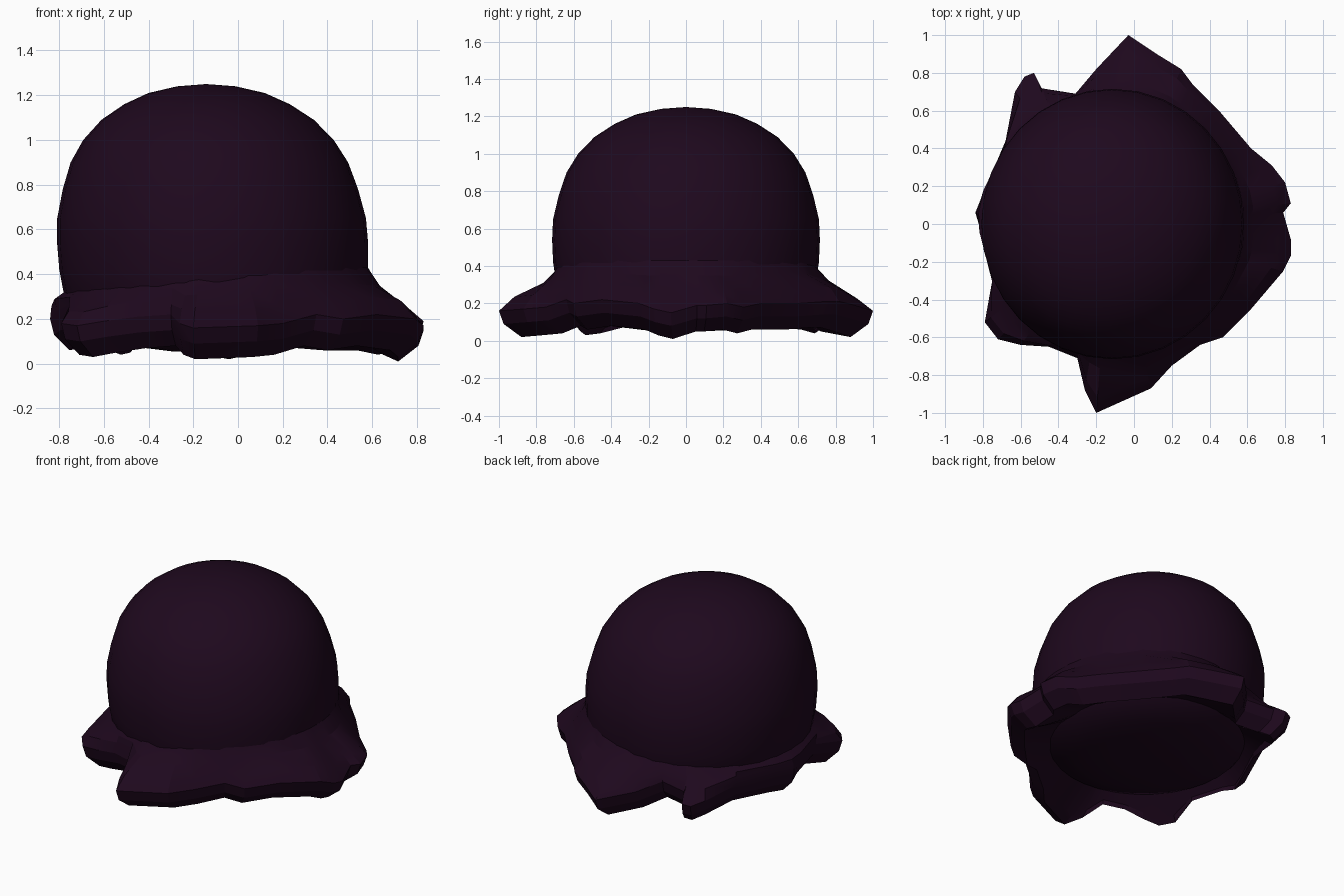
import bpy
import bmesh
import random
from math import cos, sin, atan2, hypot, tau

random.seed(4)

default_cube = bpy.data.objects.get("Cube")
if default_cube:
    bpy.data.objects.remove(default_cube, do_unlink=True)

# The single dark plum colour
plum = bpy.data.materials.new("dark plum")
plum.use_nodes = True
colour = (0.013, 0.0025, 0.0125, 1)
plum.diffuse_color = colour
shader = plum.node_tree.nodes["Principled BSDF"]
shader.inputs["Base Color"].default_value = colour
shader.inputs["Roughness"].default_value = 0.8

CENTRE_X = -0.12
RADIUS = 0.7


def loft(name, sections, angle):
    """Join a closed loop of upright cross-sections into a shaded object."""
    bm = bmesh.new()
    columns = [[bm.verts.new(point) for point in section] for section in sections]
    for i, column in enumerate(columns):
        following = columns[(i + 1) % len(columns)]
        for j in range(len(column) - 1):
            bm.faces.new((column[j], following[j], following[j + 1], column[j + 1]))
    # Weld the points that meet at a pole
    bmesh.ops.remove_doubles(bm, verts=bm.verts, dist=0.0001)
    bmesh.ops.recalc_face_normals(bm, faces=bm.faces)
    mesh = bpy.data.meshes.new(name)
    bm.to_mesh(mesh)
    bm.free()
    mesh.materials.append(plum)
    obj = bpy.data.objects.new(name, mesh)
    bpy.context.collection.objects.link(obj)
    bpy.ops.object.select_all(action="DESELECT")
    obj.select_set(True)
    bpy.context.view_layer.objects.active = obj
    bpy.ops.object.shade_smooth_by_angle(angle=angle)


# Full-cheeked scoop, leaning slightly, with a shallow rounded underside
profile = [
    (0, 1.25), (0.13, 1.24), (0.26, 1.21), (0.37, 1.16), (0.475, 1.09),
    (0.56, 1), (0.62, 0.9), (0.66, 0.78), (0.69, 0.65), (0.695, 0.54),
    (0.69, 0.42), (0.675, 0.32), (0.64, 0.22), (0.57, 0.14), (0.4, 0.08),
    (0.2, 0.055), (0, 0.05),
]
SEGMENTS = 32
scoop = []
for i in range(SEGMENTS):
    turn = tau * i / SEGMENTS
    scoop.append([
        (CENTRE_X - (z - 0.7) * 0.04 + r * cos(turn), 1.03 * r * sin(turn), z)
        for r, z in profile
    ])
loft("scoop", scoop, 0.6)

# Ragged skirt: outer edge seen from above, and the height of its underside
# (all in hundredths of a unit)
edge = [
    (79, 6, 5), (83, 11, 5), (80, 22, 6), (73, 31, 4), (62, 40, 6),
    (45, 60, 6), (31, 74, 7), (25, 82, 7), (12, 90, 5), (-3, 100, 2),
    (-20, 82, 5), (-31, 69, 10), (-50, 72, 9), (-53, 80, 5), (-58, 78, 4),
    (-63, 70, 6), (-68, 44, 8), (-79, 18, 7), (-84, 6, 6), (-81, -4, 8),
    (-75, -30, 9), (-79, -52, 4), (-72, -61, 3), (-60, -64, 5),
    (-45, -65, 7), (-30, -71, 8), (-26, -88, 4), (-20, -100, 2),
    (9, -87, 3), (20, -75, 4), (35, -64, 8), (47, -60, 6), (62, -45, 8),
    (79, -25, 6), (83, -17, 3), (83, -8, 1),
]

skirt = []
for x, y, low in edge:
    x, y, low = x / 100 - CENTRE_X, y / 100, low / 100
    reach, turn = hypot(x, y), atan2(y, x)
    rim = low + 0.14
    overhang = max(reach - RADIUS, 0)
    # The collar rides high on the left side and low on the right
    collar = min(0.43, 0.395 + 0.075 * cos(turn))
    shoulder = RADIUS + overhang * 0.22
    shoulder_height = collar - 0.03 - min(overhang, 0.2) * 0.25
    section = [
        (0.53 + 0.4 * collar, collar),
        (shoulder, shoulder_height),
        (0.35 * shoulder + 0.65 * reach,
         0.35 * shoulder_height + 0.65 * rim + random.uniform(0, 0.035)),
        (reach, rim),
        (reach * 0.975, low + 0.07),
        (reach * 0.88, low),
        (reach * 0.6 + 0.2, low + 0.03),
        (0.56, 0.17),
    ]
    skirt.append([
        (CENTRE_X + r * cos(turn), r * sin(turn), z) for r, z in section
    ])
loft("ragged_skirt", skirt, 0.35)
